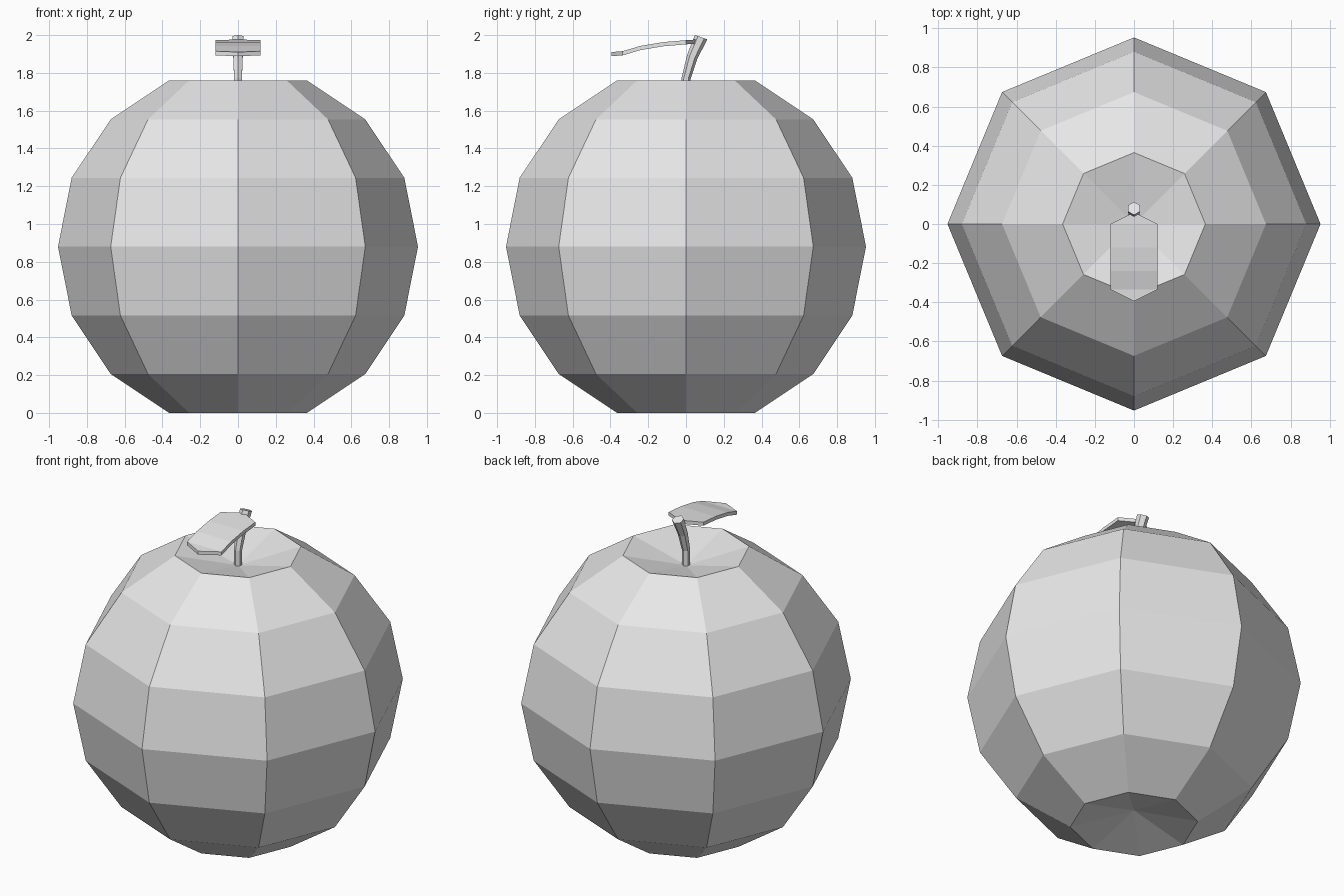
import bpy, bmesh
from math import cos, sin, pi, radians
from mathutils import Matrix, Vector

cube = bpy.data.objects.get("Cube")
if cube:
    bpy.data.objects.remove(cube, do_unlink=True)

grey = bpy.data.materials.new("plain_grey")
grey.use_nodes = True
grey.diffuse_color = (0.8, 0.8, 0.8, 1)
grey.node_tree.nodes["Principled BSDF"].inputs["Base Color"].default_value = (0.8, 0.8, 0.8, 1)


def finish(bm, name):
    bmesh.ops.recalc_face_normals(bm, faces=bm.faces)
    mesh = bpy.data.meshes.new(name)
    bm.to_mesh(mesh)
    bm.free()
    mesh.materials.append(grey)
    obj = bpy.data.objects.new(name, mesh)
    bpy.context.collection.objects.link(obj)
    return obj


# Fruit body: eight-sided ball with both poles pushed in
RADIUS, CENTRE, DENT = 0.953, 0.88, 0.09
bm = bmesh.new()
bmesh.ops.create_uvsphere(bm, u_segments=8, v_segments=8, radius=RADIUS)
rim = RADIUS * cos(pi / 8)
for v in bm.verts:
    if abs(v.co.z) > rim + 0.01:
        v.co.z = (rim - DENT) * (1 if v.co.z > 0 else -1)
    v.co.z += CENTRE
finish(bm, "fruit_body")

# Stem: six-sided rings along a leaning path (y, z, radius, tilt)
path = [(0, 1.66, 0.024, 0), (0, 1.77, 0.024, -5),
        (0.033, 1.885, 0.029, -20), (0.08, 1.989, 0.035, -20)]
bm = bmesh.new()
rings = []
for y, z, r, tilt in path:
    turn = Matrix.Rotation(radians(tilt), 3, 'X')
    rings.append([bm.verts.new(turn @ Vector((r * sin(k * pi / 3), r * cos(k * pi / 3), 0))
                               + Vector((0, y, z))) for k in range(6)])
for low, high in zip(rings, rings[1:]):
    for k in range(6):
        n = (k + 1) % 6
        bm.faces.new((low[k], low[n], high[n], high[k]))
bm.faces.new(rings[0])
bm.faces.new(rings[-1])
finish(bm, "stem")

# Leaf: thin arched strip with a point at each end (y, top z)
tips = [(-0.395, 1.91), (0.06, 1.977)]
spine = [(-0.335, 1.915), (-0.24, 1.943), (-0.12, 1.963), (0, 1.973)]
HALF, THICK = 0.12, 0.022
bm = bmesh.new()
rows = [[bm.verts.new((s * HALF, y, z)) for s in (-1, 1)] for y, z in spine]
for a, b in zip(rows, rows[1:]):
    bm.faces.new((a[0], a[1], b[1], b[0]))
front, back = [bm.verts.new((0, y, z)) for y, z in tips]
bm.faces.new((front, rows[0][1], rows[0][0]))
bm.faces.new((back, rows[-1][0], rows[-1][1]))
extruded = bmesh.ops.extrude_face_region(bm, geom=bm.faces[:], use_keep_orig=True)
for v in extruded["geom"]:
    if isinstance(v, bmesh.types.BMVert):
        v.co.z -= THICK
finish(bm, "leaf")
